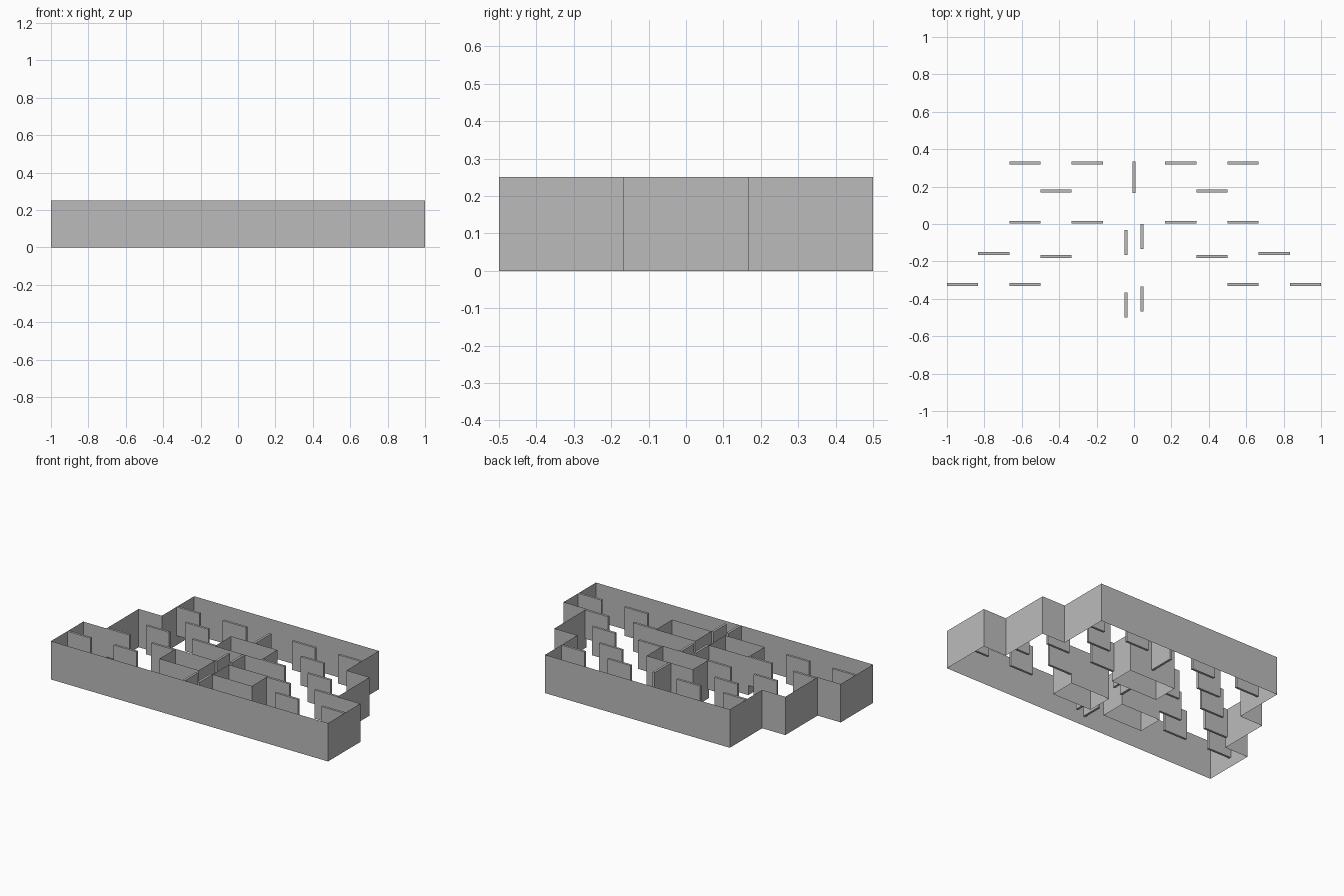
import bpy
import bmesh

if "Cube" in bpy.data.objects:
    bpy.data.objects.remove(bpy.data.objects["Cube"])

HEIGHT = 0.25        # wall height
SILL = 0.0625        # underside of the hanging partitions
THICK = 0.015        # partition thickness
U = 1 / 6            # plan grid unit
HALL = 0.05          # half width of the central corridor

grey = bpy.data.materials.new("plain_grey")
grey.use_nodes = True
grey.diffuse_color = (0.5, 0.5, 0.5, 1)
grey.node_tree.nodes["Principled BSDF"].inputs["Base Color"].default_value = (0.5, 0.5, 0.5, 1)


def add_object(name, bm):
    bmesh.ops.recalc_face_normals(bm, faces=bm.faces)
    mesh = bpy.data.meshes.new(name)
    bm.to_mesh(mesh)
    bm.free()
    mesh.materials.append(grey)
    obj = bpy.data.objects.new(name, mesh)
    bpy.context.collection.objects.link(obj)
    return obj


def wall_loop(name, plan):
    """Closed ring of thin sheet walls following a plan outline."""
    bm = bmesh.new()
    low = [bm.verts.new((x, y, 0)) for x, y in plan]
    high = [bm.verts.new((x, y, HEIGHT)) for x, y in plan]
    for i in range(len(plan)):
        j = (i + 1) % len(plan)
        bm.faces.new((low[i], low[j], high[j], high[i]))
    return add_object(name, bm)


def room(name, x0, x1, y0, y1):
    return wall_loop(name, [(x0, y0), (x1, y0), (x1, y1), (x0, y1)])


def partition(name, x0, x1, y0, y1):
    bm = bmesh.new()
    bmesh.ops.create_cube(bm, size=1)
    for v in bm.verts:
        v.co.x = x0 if v.co.x < 0 else x1
        v.co.y = y0 if v.co.y < 0 else y1
        v.co.z = SILL if v.co.z < 0 else HEIGHT
    return add_object(name, bm)


# Stepped outer wall, one half mirrored to the other
half = [(6 * U, -3 * U), (6 * U, -U), (5 * U, -U), (5 * U, U), (4 * U, U), (4 * U, 3 * U)]
wall_loop("outer_wall", half + [(-x, y) for x, y in reversed(half)])

# Inner rooms
room("centre_room", -U, U, 0, U)
room("left_front_room", HALL, 2 * U, -2 * U, -U)
room("right_front_room", -2 * U, -HALL, -2 * U, -U)

# Crosswise partitions: row centre and the grid columns they fill on each side
rows = [(0.326, (1, 3)), (0.177, (2,)), (0.009, (1, 3)),
        (-0.157, (4,)), (-0.174, (2,)), (-0.324, (3, 5))]
for y, columns in rows:
    for c in columns:
        for side, sign in (("left", 1), ("right", -1)):
            x0, x1 = sorted((sign * c * U, sign * (c + 1) * U))
            partition(f"{side}_cross_partition", x0, x1, y - THICK / 2, y + THICK / 2)

# Lengthwise partitions behind the centre room and along the corridor
for x, y0, y1 in [(0, U, 2 * U), (0.042, -0.133, 0), (0.042, -0.467, -0.333),
                  (-0.042, -0.167, -0.033), (-0.042, -0.5, -0.367)]:
    partition("corridor_partition", x - THICK / 2, x + THICK / 2, y0, y1)
